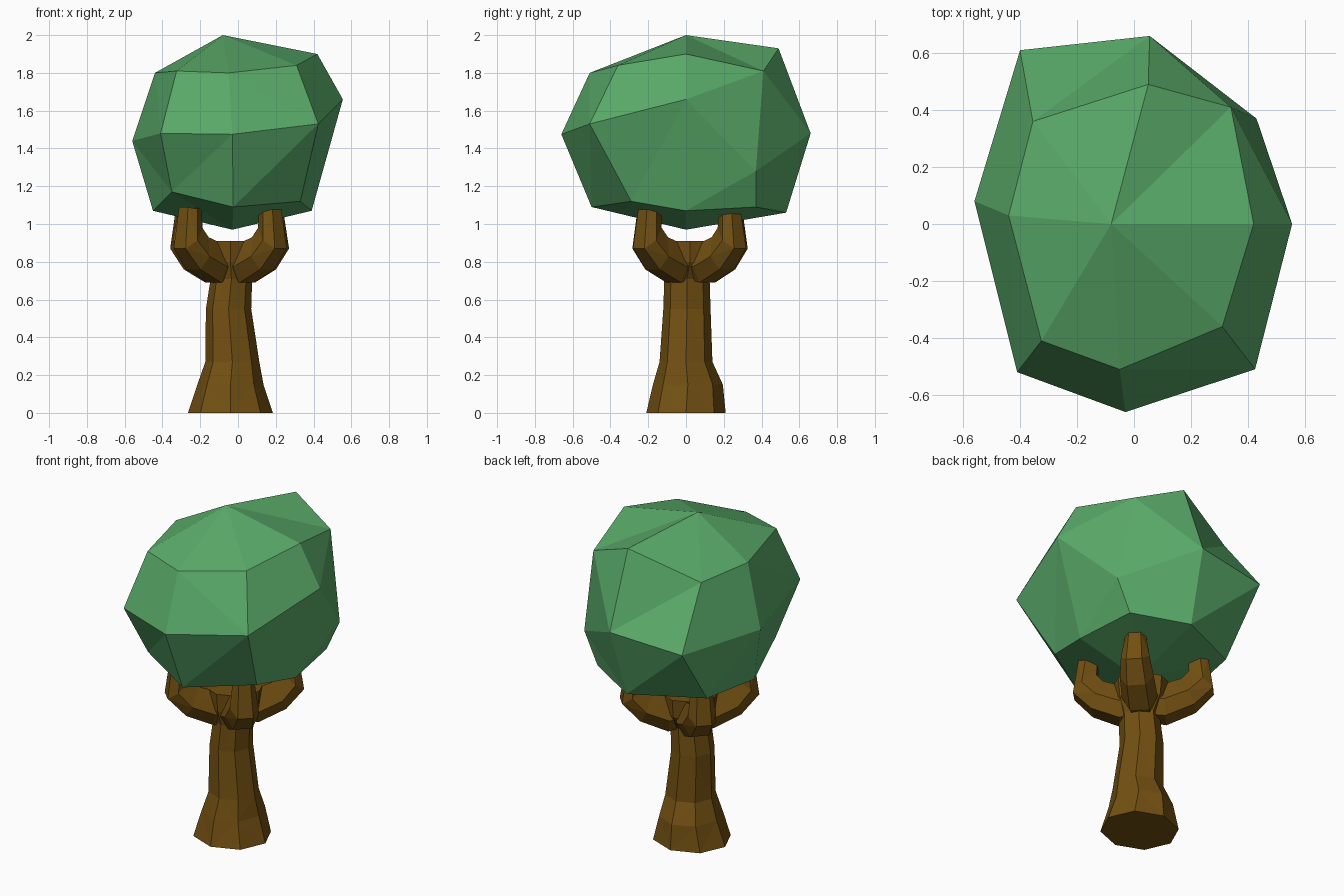
import bpy, bmesh
from math import cos, sin, pi, radians
from mathutils import Vector

if "Cube" in bpy.data.objects:
    bpy.data.objects.remove(bpy.data.objects["Cube"])


def material(name, color):
    m = bpy.data.materials.new(name)
    m.diffuse_color = color
    m.use_nodes = True
    m.node_tree.nodes["Principled BSDF"].inputs["Base Color"].default_value = m.diffuse_color
    return m


def loft(name, rings, mat, start=None, end=None):
    """Skin a stack of equal rings; close each end with a pole or a flat cap."""
    bm = bmesh.new()
    loops = [[bm.verts.new(p) for p in r] for r in rings]
    n = len(loops[0])
    for a, b in zip(loops, loops[1:]):
        for i in range(n):
            j = (i + 1) % n
            bm.faces.new((a[i], a[j], b[j], b[i]))
    for loop, pole in ((loops[0], start), (loops[-1], end)):
        if pole:
            v = bm.verts.new(pole)
            for i in range(n):
                bm.faces.new((loop[i], loop[(i + 1) % n], v))
        else:
            bm.faces.new(loop)
    bmesh.ops.triangulate(bm, faces=bm.faces[:])
    bmesh.ops.recalc_face_normals(bm, faces=bm.faces[:])
    me = bpy.data.meshes.new(name)
    bm.to_mesh(me)
    bm.free()
    ob = bpy.data.objects.new(name, me)
    bpy.context.collection.objects.link(ob)
    me.materials.append(mat)
    return ob


leaf = material("leaf_green", (0.10, 0.40, 0.14, 1))
bark = material("bark_brown", (0.17, 0.08, 0.006, 1))

# Canopy: lumpy eight-sided ball, rings run anticlockwise from +x
lower = [(.39, 0, 1.07), (.34, .37, 1.09), (.03, .53, 1.06), (-.38, .34, 1.07),
         (-.45, -.02, 1.07), (-.35, -.37, 1.17), (-.025, -.50, 1.09), (.33, -.29, 1.12)]
middle = [(.555, 0, 1.66), (.43, .37, 1.28), (.055, .66, 1.48), (-.40, .61, 1.44),
          (-.56, .08, 1.44), (-.41, -.52, 1.48), (-.03, -.66, 1.475), (.425, -.51, 1.53)]
upper = [(.42, 0, 1.90), (.34, .41, 1.81), (.05, .49, 1.93), (-.355, .36, 1.78),
         (-.44, .03, 1.80), (-.325, -.41, 1.81), (-.05, -.51, 1.80), (.31, -.36, 1.84)]
loft("canopy", [lower, middle, upper], leaf, (-.03, 0, .97), (-.08, 0, 2.0))

# Trunk: flared foot, waist, and a crown where the branches fork (z, cx, cy, rx, ry)
sections = [(0, -.04, 0, .225, .21), (.15, -.04, .01, .175, .185), (.27, -.03, 0, .143, .14),
            (.55, -.05, .005, .12, .125), (.71, -.035, .005, .11, .12),
            (.80, -.04, .02, .16, .16), (.91, -.04, .02, .17, .17)]
trunk = loft("trunk", [[(cx + rx * cos(i * pi / 4), cy + ry * sin(i * pi / 4), z)
                        for i in range(8)] for z, cx, cy, rx, ry in sections], bark)

# Branch profile: outer (r, z), inner (r, z), half width
profile = [((.02, .71), (.02, .89), .08), ((.13, .69), (.13, .90), .10),
           ((.29, .76), (.22, .93), .095), ((.395, .87), (.26, .98), .08),
           ((.365, 1.09), (.255, 1.09), .06)]


def branch(angle, reach, tip):
    a = radians(angle)
    out, side = Vector((cos(a), sin(a), 0)), Vector((-sin(a), cos(a), 0))
    rings = []
    for k, (o, i, w) in enumerate(profile):
        ring = []
        for t, s in ((0, .55), (.4, 1), (1, .5), (1, -.5), (.4, -1), (0, -.55)):
            r = (o[0] + (i[0] - o[0]) * t) * reach
            z = o[1] + (i[1] - o[1]) * t
            if k == len(profile) - 1:
                z = tip - .02 * abs(s)
            ring.append(Vector((-.04, .025, z)) + out * r + side * w * s)
        rings.append(ring)
    return loft("branch", rings, bark)


# Four upturned branches fused into the trunk
for args in ((43, .97, 1.07), (137, 1.0, 1.09), (226, .98, 1.10), (-46, .97, 1.09)):
    b = branch(*args)
    mod = trunk.modifiers.new("fuse", 'BOOLEAN')
    mod.operation, mod.solver, mod.object = 'UNION', 'EXACT', b
    bpy.context.view_layer.objects.active = trunk
    bpy.ops.object.modifier_apply(modifier=mod.name)
    bpy.data.objects.remove(b)
